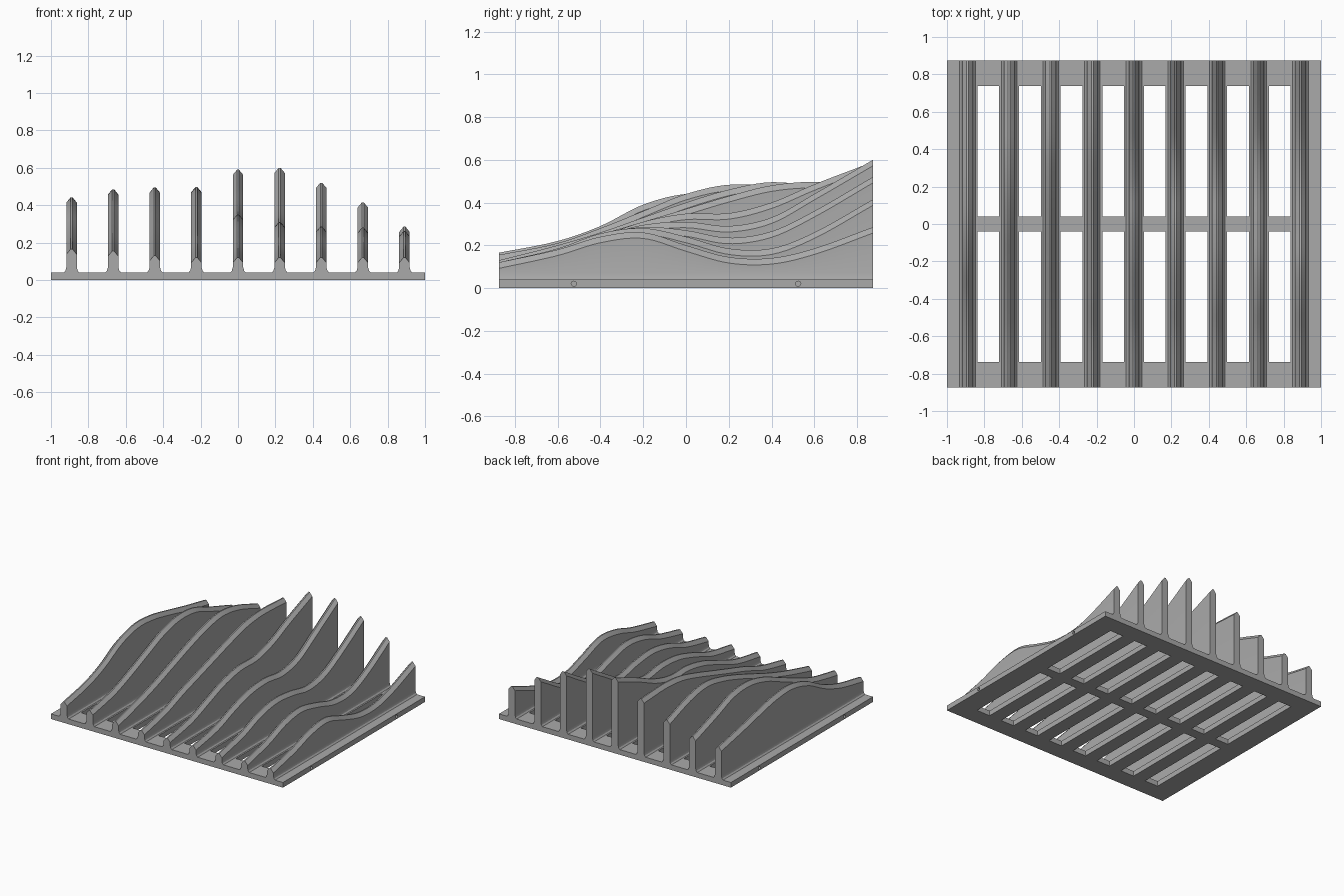
import bpy
import bmesh
from math import radians
from mathutils import Matrix

cube = bpy.data.objects.get("Cube")
if cube:
    bpy.data.objects.remove(cube, do_unlink=True)

HALF_DEPTH = 0.875
BASE_TOP = 0.04
PITCH = 0.2225
STEPS = 48

grey = bpy.data.materials.new("plain grey")
grey.use_nodes = True
colour = (0.4, 0.4, 0.4, 1)
grey.diffuse_color = colour
grey.node_tree.nodes["Principled BSDF"].inputs["Base Color"].default_value = colour


def finish(bm, name):
    mesh = bpy.data.meshes.new(name)
    bmesh.ops.recalc_face_normals(bm, faces=bm.faces)
    bm.to_mesh(mesh)
    bm.free()
    mesh.materials.append(grey)
    obj = bpy.data.objects.new(name, mesh)
    bpy.context.collection.objects.link(obj)
    return obj


def add_box(bm, centre, size):
    matrix = Matrix.Translation(centre) @ Matrix.Diagonal((*size, 1))
    bmesh.ops.create_cube(bm, size=1, matrix=matrix)


# Slotted base plate with peg holes in its sides
bm = bmesh.new()
add_box(bm, (0, 0, BASE_TOP / 2), (2, 2 * HALF_DEPTH, BASE_TOP))
base = finish(bm, "base_plate")

bm = bmesh.new()
for side in (-1, 1):
    for i in range(8):
        add_box(bm, ((i - 3.5) * PITCH, side * 0.3885, 0.02), (0.116, 0.697, 0.2))
    for end in (-1, 1):
        hole = Matrix.Translation((side, end * 0.525, 0.02)) @ Matrix.Rotation(radians(90), 4, "Y")
        bmesh.ops.create_cone(bm, cap_ends=True, segments=16, radius1=0.012,
                              radius2=0.012, depth=0.08, matrix=hole)
cutter = finish(bm, "slot_cutter")
cutter.hide_render = True
cut = base.modifiers.new("slots", "BOOLEAN")
cut.operation = "DIFFERENCE"
cut.solver = "EXACT"
cut.object = cutter
bpy.context.view_layer.objects.active = base
bpy.ops.object.modifier_apply(modifier=cut.name)
bpy.data.objects.remove(cutter, do_unlink=True)

# Ridge heights in hundredths, front to back, one row per rib from -x to +x
STATIONS = (-0.875, -0.6, -0.4, -0.2, 0, 0.2, 0.4, 0.6, 0.875)
RIDGES = (
    (16.5, 22, 29, 39, 44, 43, 39, 34.5, 29),
    (15.5, 21, 28, 36, 44, 48.3, 47, 40, 31),
    (13, 20, 26, 33, 40, 46, 49.5, 47, 38),
    (12, 18, 25, 31, 37, 43, 48, 49.7, 48.5),
    (12, 17, 24, 31, 34.8, 35, 40, 48.5, 59),
    (12, 17, 24, 29.5, 31, 29, 33, 44, 60),
    (12, 18, 25, 28.5, 27, 23.5, 26.5, 36, 52),
    (12, 18.5, 25.5, 28, 24, 18.5, 18.5, 26, 41.5),
    (12, 18, 24, 26, 20, 14.5, 14, 18.5, 28.5),
)


def ridge_height(row, y):
    """Smooth cubic curve through the stations."""
    last = len(STATIONS) - 1
    k = max(i for i in range(last) if STATIONS[i] <= y)
    span = STATIONS[k + 1] - STATIONS[k]

    def slope(i):
        a, b = max(i - 1, 0), min(i + 1, last)
        return (row[b] - row[a]) / (STATIONS[b] - STATIONS[a]) * span

    t = (y - STATIONS[k]) / span
    p, q = row[k], row[k + 1]
    m, n = slope(k), slope(k + 1)
    value = p + m * t + (3 * (q - p) - 2 * m - n) * t**2 + (2 * (p - q) + m + n) * t**3
    return value / 100


# Wavy ribs with flared feet and chamfered ridges
def add_rib(name, x, row):
    bm = bmesh.new()
    rings = []
    for s in range(STEPS + 1):
        y = HALF_DEPTH * (2 * s / STEPS - 1)
        top = ridge_height(row, y)
        half = [(0.042, BASE_TOP), (0.033, 0.05), (0.028, 0.068),
                (0.028, top - 0.028), (0.005, top)]
        outline = half + [(-w, z) for w, z in reversed(half)]
        rings.append([bm.verts.new((x + w, y, z)) for w, z in outline])
    for a, b in zip(rings, rings[1:]):
        for i in range(len(a)):
            j = (i + 1) % len(a)
            bm.faces.new((a[i], a[j], b[j], b[i]))
    bm.faces.new(rings[0])
    bm.faces.new(rings[-1])
    return finish(bm, name)


ribs = [add_rib(f"rib_{i + 1}", (i - 4) * PITCH, row) for i, row in enumerate(RIDGES)]

bpy.ops.object.select_all(action="DESELECT")
for obj in ribs + [base]:
    obj.select_set(True)
bpy.context.view_layer.objects.active = base
bpy.ops.object.shade_smooth_by_angle(angle=radians(20))
